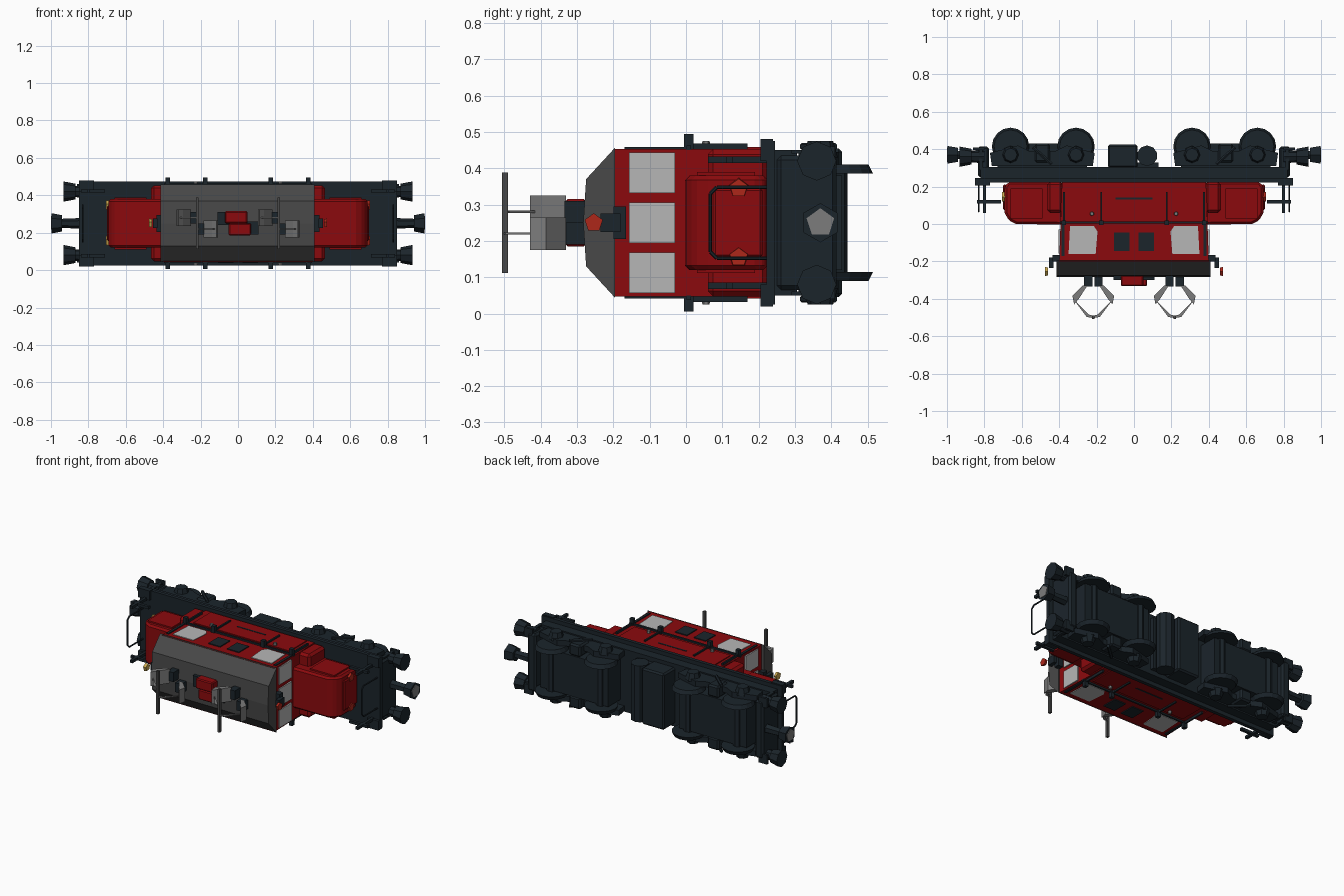
import bpy, bmesh, math
from mathutils import Vector

def material(name, rgb):
    m = bpy.data.materials.new(name)
    m.diffuse_color = (*rgb, 1)
    return m

RED = material("red_paint", (0.26, 0.003, 0.004))
DARK = material("dark_steel", (0.011, 0.018, 0.024))
ROOF = material("roof_grey", (0.065, 0.065, 0.065))
GLASS = material("pale_window", (0.47, 0.47, 0.47))
METAL = material("pale_metal", (0.2, 0.2, 0.2))
YELLOW = material("lamp_yellow", (0.6, 0.4, 0.08))
LAMP = material("lamp_red", (0.42, 0.02, 0.01))
C = 0.25  # centre of the width; the vehicle lies on its side, roof towards -y

def finish(name, bm, mat, bevel=0):
    bmesh.ops.recalc_face_normals(bm, faces=bm.faces)
    me = bpy.data.meshes.new(name)
    bm.to_mesh(me)
    bm.free()
    ob = bpy.data.objects.new(name, me)
    bpy.context.collection.objects.link(ob)
    me.materials.append(mat)
    if bevel:
        b = ob.modifiers.new("bevel", "BEVEL")
        b.width, b.segments = bevel, 1
    return ob

def prism(name, pts, axis, a, b, mat, bevel=0):
    """Extrude a profile: axis z takes (x, y) points, axis x takes (y, z) points."""
    bm = bmesh.new()
    to3 = (lambda p, d: (p[0], p[1], d)) if axis == "z" else (lambda p, d: (d, p[0], p[1]))
    lo = [bm.verts.new(to3(p, a)) for p in pts]
    hi = [bm.verts.new(to3(p, b)) for p in pts]
    bm.faces.new(lo)
    bm.faces.new(hi[::-1])
    for i in range(len(pts)):
        j = (i + 1) % len(pts)
        bm.faces.new((lo[i], lo[j], hi[j], hi[i]))
    return finish(name, bm, mat, bevel)

def box(name, x0, x1, y0, y1, z0, z1, mat, bevel=0):
    return prism(name, [(x0, y0), (x1, y0), (x1, y1), (x0, y1)], "z", z0, z1, mat, bevel)

def cone(name, p, q, r1, r2, mat, n=8):
    """Round part from p to q with two end radii."""
    p, q = Vector(p), Vector(q)
    bm = bmesh.new()
    bmesh.ops.create_cone(bm, cap_ends=True, segments=n, radius1=r1, radius2=r2, depth=(q - p).length)
    ob = finish(name, bm, mat)
    ob.location = (p + q) / 2
    ob.rotation_euler = (q - p).to_track_quat("Z", "Y").to_euler()
    return ob

def rod(name, pts, r, mat):
    for p, q in zip(pts, pts[1:]):
        cone(name, p, q, r, r, mat, 6)

def mbox(name, s, x0, x1, y0, y1, t, w0, w1, mat, bevel=0):
    """Box mirrored lengthwise by s and across the width by t (w measured from the centre)."""
    xs, zs = sorted((s * x0, s * x1)), sorted((C + t * w0, C + t * w1))
    return box(name, *xs, y0, y1, *zs, mat, bevel)

# Underframe
box("main_frame", -0.82, 0.82, 0.235, 0.305, 0.05, 0.45, DARK)
box("running_plate", -0.85, 0.85, 0.222, 0.245, 0.025, 0.475, DARK)
box("centre_tank", -0.14, 0.02, 0.30, 0.425, 0.07, 0.43, DARK, 0.01)
box("tank_bracket", 0.0, 0.13, 0.30, 0.33, 0.08, 0.42, DARK)
cone("air_reservoir", (0.07, 0.365, 0.07), (0.07, 0.365, 0.43), 0.055, 0.055, DARK, 10)

# Cab and roof
prism("cab", [(-0.40, -0.20), (0.40, -0.20), (0.385, 0.225), (-0.385, 0.225)], "z", 0.047, 0.453, RED)
prism("roof", [(-0.195, 0.043), (-0.275, 0.13), (-0.283, 0.25), (-0.275, 0.37), (-0.195, 0.457)],
      "x", -0.415, 0.41, ROOF)
for t in (-1, 1):
    for s in (-1, 1):
        prism("cab_side_window", [(s * x, y) for x, y in ((0.205, -0.16), (0.35, -0.16), (0.342, -0.01),
              (0.215, -0.01), (0.195, -0.04))], "z", C + t * 0.200, C + t * 0.207, GLASS)
        mbox("side_grille", s, 0.025, 0.108, -0.145, -0.045, t, 0.2, 0.209, DARK)
        mbox("window_pillar", s, 0.372, 0.388, -0.17, 0.0, t, 0.2, 0.209, DARK)
        for x in (0.175, 0.375):
            mbox("door_handrail", s, x - 0.005, x + 0.005, 0.0, 0.17, t, 0.2, 0.218, DARK)
            mbox("handrail_mount", s, x - 0.012, x + 0.012, -0.005, 0.02, t, 0.2, 0.245, DARK)
        cone("door_handle", (s * 0.225, 0.055, C + t * 0.2), (s * 0.225, 0.055, C + t * 0.225), 0.013, 0.01, METAL, 6)
    mbox("side_trim", 1, -0.395, 0.395, 0.002, 0.014, t, 0.2, 0.213, DARK)
    mbox("side_panel", 1, -0.34, 0.34, 0.035, 0.21, t, 0.2, 0.209, RED)
    mbox("panel_vent", 1, -0.10, 0.10, 0.132, 0.142, t, 0.205, 0.211, DARK)

for s in (-1, 1):
    # End windows and cab lamp
    for z in (0.1125, 0.25, 0.3875):
        x0, x1 = sorted((s * 0.37, s * 0.404))
        box("cab_end_window", x0, x1, -0.157, -0.03, z - 0.056, z + 0.056, GLASS)
    mbox("lamp_bracket", s, 0.395, 0.435, -0.20, -0.165, 1, -0.045, 0.045, DARK)
    mbox("lamp_arm", s, 0.43, 0.455, -0.235, -0.18, 1, -0.025, 0.025, DARK)
    cone("top_lamp", (s * 0.46, -0.254, C), (s * 0.477, -0.254, C), 0.022, 0.026, YELLOW if s < 0 else LAMP, 5)

    # Hood with sloping nose
    prism("hood", [(s * x, y) for x, y in ((0.38, 0.225), (0.38, -0.003), (0.63, 0.0), (0.67, 0.02),
          (0.692, 0.06), (0.692, 0.20), (0.67, 0.225))], "z", 0.12, 0.38, RED, 0.012)
    mbox("hood_shoulder", s, 0.38, 0.465, 0.06, 0.225, 1, -0.203, 0.203, RED, 0.015)
    mbox("nose_panel", s, 0.68, 0.70, 0.075, 0.21, 1, -0.095, 0.095, RED, 0.006)
    # End handrail arch in front of the nose
    rod("end_handrail", [(s * 0.83, 0.23, C - 0.098), (s * 0.83, 0.085, C - 0.098), (s * 0.83, 0.067, C - 0.08),
        (s * 0.83, 0.067, C + 0.08), (s * 0.83, 0.085, C + 0.098), (s * 0.83, 0.23, C + 0.098)], 0.005, DARK)
    for t in (-1, 1):
        mbox("hood_side_door", s, 0.49, 0.66, 0.03, 0.19, t, 0.12, 0.139, RED)
        cone("head_lamp", (s * 0.68, 0.145, C + t * 0.095), (s * 0.705, 0.145, C + t * 0.095), 0.03, 0.026,
             YELLOW if s < 0 else LAMP, 5)
        # Corner posts and steps
        mbox("corner_post", s, 0.79, 0.808, 0.06, 0.225, t, 0.165, 0.182, DARK)
        mbox("corner_post_bar", s, 0.71, 0.84, 0.11, 0.128, t, 0.165, 0.182, DARK)
        mbox("platform_edge", s, 0.77, 0.85, 0.205, 0.24, t, 0.17, 0.23, DARK)
        mbox("footstep", s, 0.80, 0.86, 0.395, 0.41, t, 0.15, 0.21, DARK)
        mbox("step_hanger", s, 0.81, 0.83, 0.29, 0.41, t, 0.19, 0.2, DARK)
        # Buffers
        cone("buffer_stem", (s * 0.80, 0.36, C + t * 0.17), (s * 0.89, 0.36, C + t * 0.17), 0.036, 0.028, DARK, 8)
        cone("buffer_head", (s * 0.87, 0.36, C + t * 0.17), (s * 0.932, 0.36, C + t * 0.17), 0.042, 0.054, DARK, 8)
    # Buffer beam and coupler
    mbox("buffer_beam", s, 0.775, 0.835, 0.25, 0.415, 1, -0.185, 0.185, DARK, 0.012)
    cone("coupler_shank", (s * 0.80, 0.37, C), (s * 0.95, 0.37, C), 0.03, 0.024, DARK, 6)
    cone("coupler_head", (s * 0.94, 0.37, C), (s * 0.996, 0.37, C), 0.043, 0.054, DARK, 6)
    cone("coupler_face", (s * 0.985, 0.37, C), (s * 1.0, 0.37, C), 0.04, 0.04, METAL, 5)

    # Bogies
    mbox("bogie_core", s, 0.25, 0.73, 0.30, 0.43, 1, -0.13, 0.13, DARK)
    for t in (-1, 1):
        prism("bogie_side_frame", [(s * x, y) for x, y in ((0.22, 0.31), (0.76, 0.31), (0.77, 0.38),
              (0.62, 0.42), (0.56, 0.39), (0.42, 0.39), (0.36, 0.42), (0.21, 0.38))], "z",
              C + t * 0.16, C + t * 0.195, DARK)
        mbox("brake_hanger", s, 0.45, 0.53, 0.33, 0.43, t, 0.13, 0.205, DARK, 0.01)
        rod("bogie_damper", [(s * 0.44, 0.32, C + t * 0.21), (s * 0.54, 0.41, C + t * 0.21)], 0.01, DARK)
        for x in (0.31, 0.66):
            x *= s
            cone("wheel", (x, 0.415, C + t * 0.135), (x, 0.415, C + t * 0.16), 0.1, 0.088, DARK, 16)
            cone("axle_box", (x, 0.37, C + t * 0.18), (x, 0.37, C + t * 0.225), 0.048, 0.035, DARK, 8)
    for x in (0.31, 0.66):
        cone("axle", (s * x, 0.415, 0.10), (s * x, 0.415, 0.40), 0.03, 0.03, DARK, 8)

    # Roof gear, repeated with half-turn symmetry
    mbox("roof_box", -s, -0.05, 0.07, -0.332, -0.275, s, 0.0, 0.065, RED, 0.006)
    mbox("roof_box_base", -s, -0.11, -0.04, -0.30, -0.27, s, -0.06, 0.01, DARK)
    for x, w, d in ((0.285, -0.03, 1), (0.15, 0.03, -1)):
        w0, w1 = sorted((C + s * w - 0.045, C + s * w + 0.045))
        foot = x - d * 0.04
        mbox("pantograph_base", s, foot - 0.022, foot + 0.022, -0.335, -0.275, s, w - 0.03, w + 0.03, DARK)
        prism("pantograph_lower_arm", [(s * a, y) for a, y in ((x - d * 0.035, -0.33), (x - d * 0.01, -0.33),
              (x + d * 0.044, -0.385), (x + d * 0.035, -0.43), (x + d * 0.01, -0.40))], "z", w0, w1, METAL)
        prism("pantograph_upper_arm", [(s * a, y) for a, y in ((x + d * 0.04, -0.40), (x + d * 0.02, -0.42),
              (0.218 + d * 0.022, -0.485), (0.218, -0.49), (0.218, -0.503), (0.218 + d * 0.035, -0.497))],
              "z", C + s * w - 0.003, C + s * w + 0.003, METAL)
    mbox("contact_bar", s, 0.21, 0.225, -0.507, -0.49, 1, -0.138, 0.138, ROOF)
